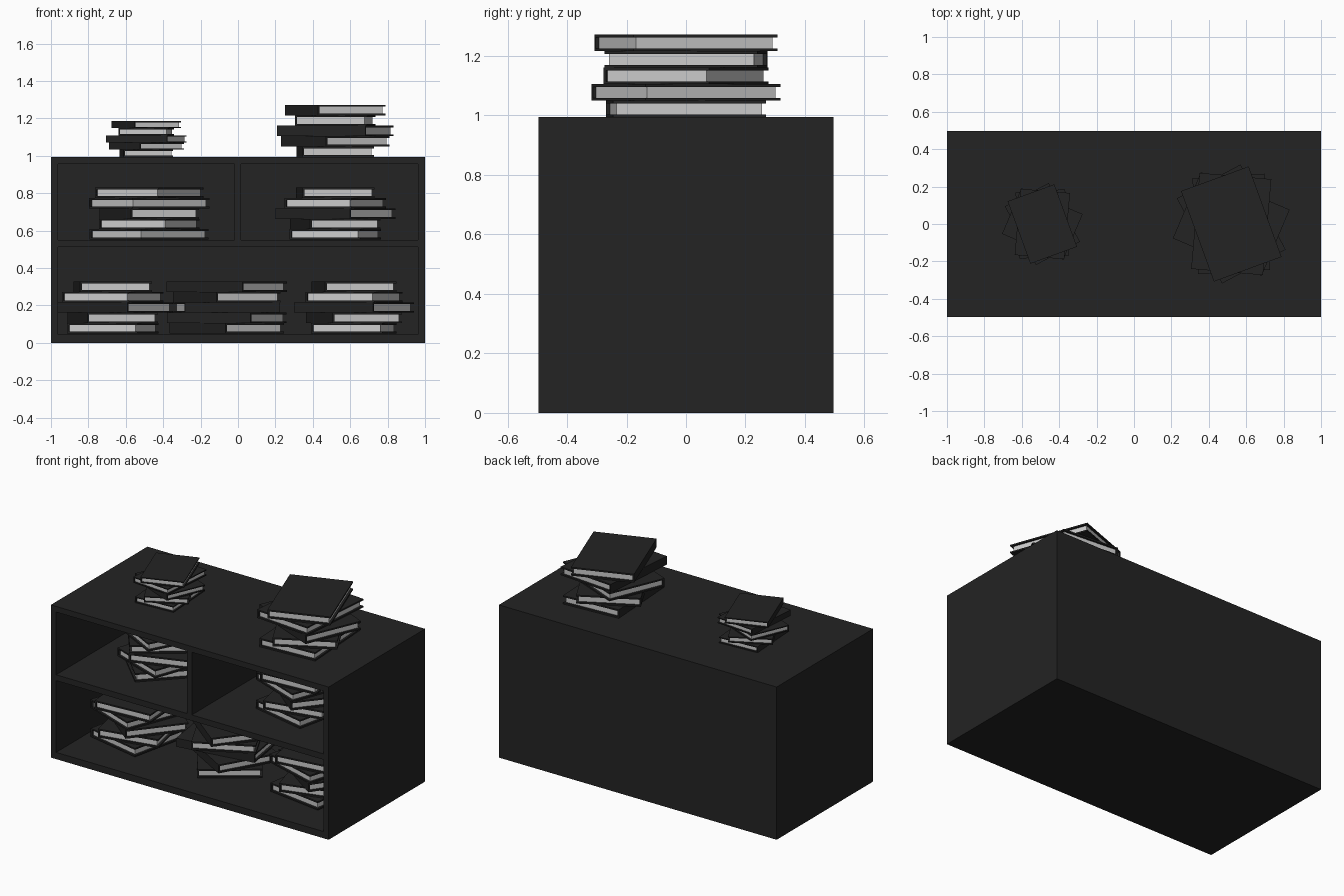
import bpy, bmesh
from math import radians
from mathutils import Matrix

if "Cube" in bpy.data.objects:
    bpy.data.objects.remove(bpy.data.objects["Cube"])


def material(name, value):
    m = bpy.data.materials.new(name)
    m.diffuse_color = (value, value, value, 1)
    m.use_nodes = True
    m.node_tree.nodes["Principled BSDF"].inputs["Base Color"].default_value = m.diffuse_color
    return m


DARK = material("dark_finish", 0.017)
PAPER = material("paper", 0.6)


def add_box(bm, lo, hi, mat=0):
    size = [b - a for a, b in zip(lo, hi)]
    mid = [(a + b) / 2 for a, b in zip(lo, hi)]
    geo = bmesh.ops.create_cube(bm, size=1, matrix=Matrix.Translation(mid) @ Matrix.Diagonal((*size, 1)))
    for f in {f for v in geo["verts"] for f in v.link_faces}:
        f.material_index = mat


def add_object(name, mesh):
    ob = bpy.data.objects.new(name, mesh)
    bpy.context.collection.objects.link(ob)
    return ob


def panel(name, lo, hi):
    bm = bmesh.new()
    add_box(bm, lo, hi)
    mesh = bpy.data.meshes.new(name)
    bm.to_mesh(mesh)
    bm.free()
    mesh.materials.append(DARK)
    return add_object(name, mesh)


# Cabinet: open front, one full shelf, divider in the upper half
D, H, T = 0.496, 0.994, 0.038
FLOOR, SHELF, CEIL = 0.044, 0.549, 0.957
IN, BACK = 1 - T, D - T
panel("left_side", (-1, -D, 0), (-IN, D, H))
panel("right_side", (IN, -D, 0), (1, D, H))
panel("cabinet_bottom", (-IN, -D, 0), (IN, D, FLOOR))
panel("cabinet_top", (-IN, -D, CEIL), (IN, D, H))
panel("cabinet_back", (-IN, BACK, FLOOR), (IN, D, CEIL))
panel("middle_shelf", (-IN, -D, SHELF - T), (IN, BACK, SHELF))
panel("upper_divider", (-0.02, -D, SHELF), (0.015, BACK, CEIL))

# Book: C-shaped hard cover (spine on local -x) around a recessed page block
W, L, TH, C, INSET = 0.385, 0.515, 0.0555, 0.0095, 0.013


def make_book_mesh():
    bm = bmesh.new()
    w, l = W / 2, L / 2
    profile = [(-w, 0), (w, 0), (w, C), (C - w, C), (C - w, TH - C), (w, TH - C), (w, TH), (-w, TH)]
    face = bm.faces.new([bm.verts.new((x, -l, z)) for x, z in profile])
    ext = bmesh.ops.extrude_face_region(bm, geom=[face])
    bmesh.ops.translate(bm, vec=(0, L, 0), verts=[v for v in ext["geom"] if isinstance(v, bmesh.types.BMVert)])
    bmesh.ops.recalc_face_normals(bm, faces=bm.faces)
    add_box(bm, (C - w, INSET - l, C), (w - INSET, l - INSET, TH - C), 1)
    mesh = bpy.data.meshes.new("book")
    bm.to_mesh(mesh)
    bm.free()
    mesh.materials.append(DARK)
    mesh.materials.append(PAPER)
    return mesh


BOOK = make_book_mesh()
TWIST = (3.5, 28, 67, -5, 20)  # turn of each book, bottom to top


def book_stack(name, x, z, turn=0, scale=1):
    for i, a in enumerate(TWIST):
        ob = add_object(f"{name}_book_{i + 1}", BOOK)
        ob.location = (x, 0, z + i * TH * scale)
        ob.rotation_euler.z = radians(a + turn)
        ob.scale = (scale,) * 3


# Stacks on the top, the upper shelf and the lower shelf
book_stack("top_right", 0.52, H)
book_stack("top_left", -0.49, H, 0, 0.69)
book_stack("upper_right", 0.52, SHELF + 0.003, -16)
book_stack("upper_left", -0.475, SHELF + 0.003, -48)
book_stack("lower_left", -0.67, FLOOR + 0.006, -16)
book_stack("lower_middle", -0.06, FLOOR + 0.006, 32)
book_stack("lower_right", 0.62, FLOOR + 0.006, -12)
